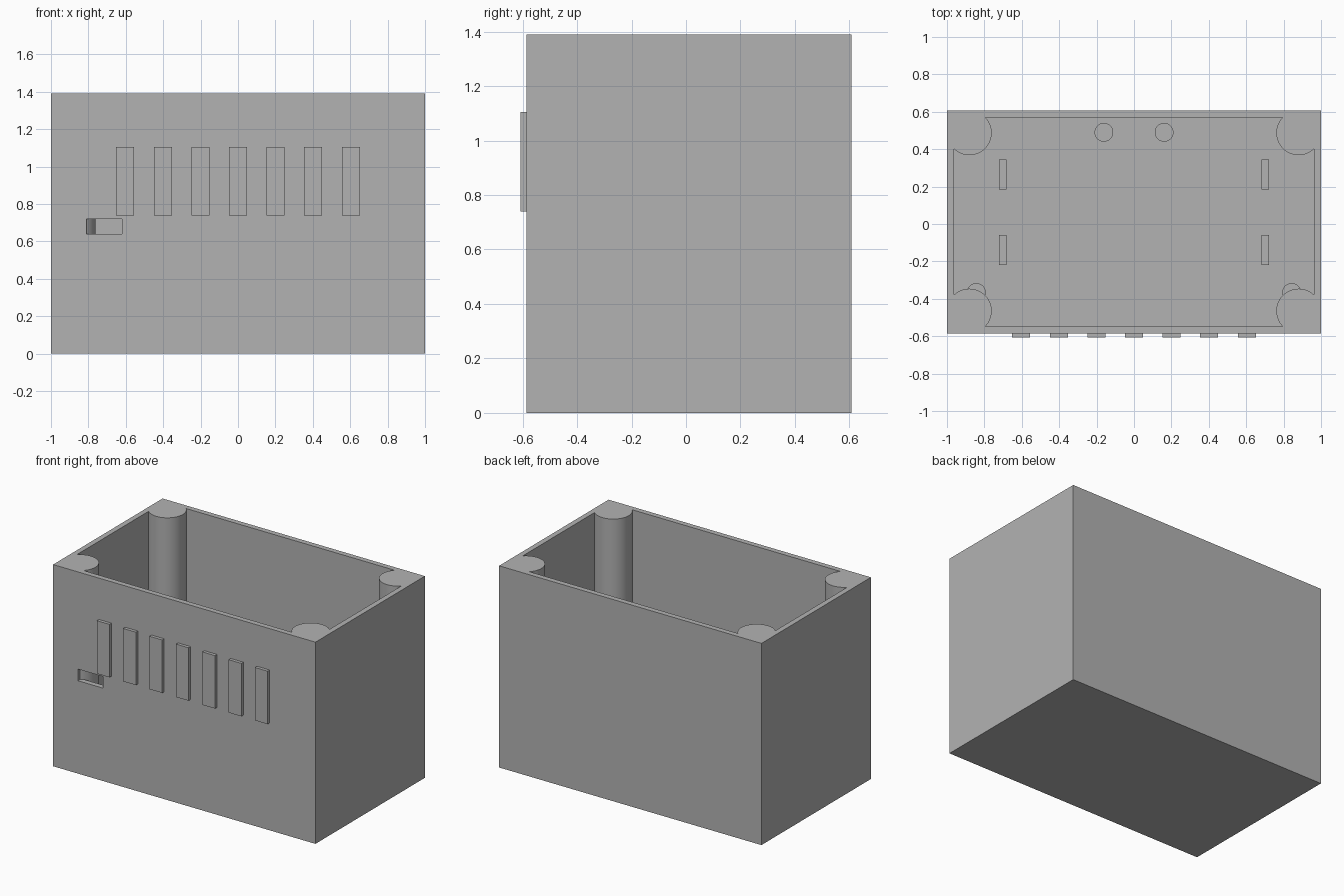
import bpy
import bmesh
from mathutils import Matrix, Vector

cube = bpy.data.objects.get("Cube")
if cube:
    bpy.data.objects.remove(cube, do_unlink=True)

# One plain grey plastic
grey = bpy.data.materials.new("grey plastic")
grey.use_nodes = True
grey.diffuse_color = (0.45, 0.45, 0.45, 1)
grey.node_tree.nodes["Principled BSDF"].inputs["Base Color"].default_value = grey.diffuse_color


def add_object(name, bm):
    mesh = bpy.data.meshes.new(name)
    bm.to_mesh(mesh)
    bm.free()
    mesh.materials.append(grey)
    obj = bpy.data.objects.new(name, mesh)
    bpy.context.collection.objects.link(obj)
    return obj


def box(name, low, high):
    low, high = Vector(low), Vector(high)
    bm = bmesh.new()
    place = Matrix.Translation((low + high) / 2) @ Matrix.Diagonal((*(high - low), 1))
    bmesh.ops.create_cube(bm, size=1, matrix=place)
    return add_object(name, bm)


def cylinder(name, x, y, radius, bottom, top):
    bm = bmesh.new()
    place = Matrix.Translation((x, y, (bottom + top) / 2))
    bmesh.ops.create_cone(bm, cap_ends=True, segments=64, radius1=radius,
                          radius2=radius, depth=top - bottom, matrix=place)
    return add_object(name, bm)


def combine(target, tool, operation):
    tool.hide_render = True
    mod = target.modifiers.new(operation.lower(), 'BOOLEAN')
    mod.operation = operation
    mod.solver = 'EXACT'
    mod.object = tool
    bpy.context.view_layer.objects.active = target
    bpy.ops.object.modifier_apply(modifier=mod.name)
    bpy.data.objects.remove(tool, do_unlink=True)


FRONT, BACK, HEIGHT = -0.585, 0.607, 1.39
WALL, FLOOR = 0.037, 0.037
PILLAR = 0.12

# Open-topped case with a connector slot through the front wall
case = box("case", (-1, FRONT, 0), (1, BACK, HEIGHT))
combine(case, box("cavity", (WALL - 1, FRONT + WALL, FLOOR),
                  (1 - WALL, BACK - WALL, HEIGHT + 0.2)), 'DIFFERENCE')
combine(case, box("connector_slot", (-0.81, FRONT - 0.1, 0.64),
                  (-0.62, FRONT + WALL + 0.03, 0.72)), 'DIFFERENCE')

# Full-height corner pillars, just inside the outer walls
for x in (PILLAR - 1, 1 - PILLAR):
    for y in (FRONT + PILLAR, BACK - PILLAR):
        pillar = cylinder("pillar", x, y, PILLAR - 0.001, FLOOR / 2, HEIGHT)
        combine(case, pillar, 'UNION')

# Raised plates along the front
for i in range(7):
    x = (i - 3) * 0.201
    box(f"front_plate_{i + 1}", (x - 0.048, -0.607, 0.74), (x + 0.048, FRONT, 1.105))

# Standoffs and support ribs on the floor
for side, s in (("left", 1), ("right", -1)):
    for place, x, y in (("back", 0.161, 0.49), ("front", 0.843, -0.366)):
        cylinder(f"{place}_standoff_{side}", s * x, y, 0.05, FLOOR, FLOOR + 0.1)
    for place, y in (("back", 0.265), ("front", -0.14)):
        box(f"{place}_rib_{side}", (s * 0.702 - 0.019, y - 0.08, FLOOR),
            (s * 0.702 + 0.019, y + 0.08, FLOOR + 0.1))

# Smooth the round walls, keep the corners sharp
for obj in bpy.context.collection.objects:
    if obj.type == 'MESH' and (obj == case or "standoff" in obj.name):
        bpy.ops.object.select_all(action='DESELECT')
        obj.select_set(True)
        bpy.context.view_layer.objects.active = obj
        bpy.ops.object.shade_smooth_by_angle()
